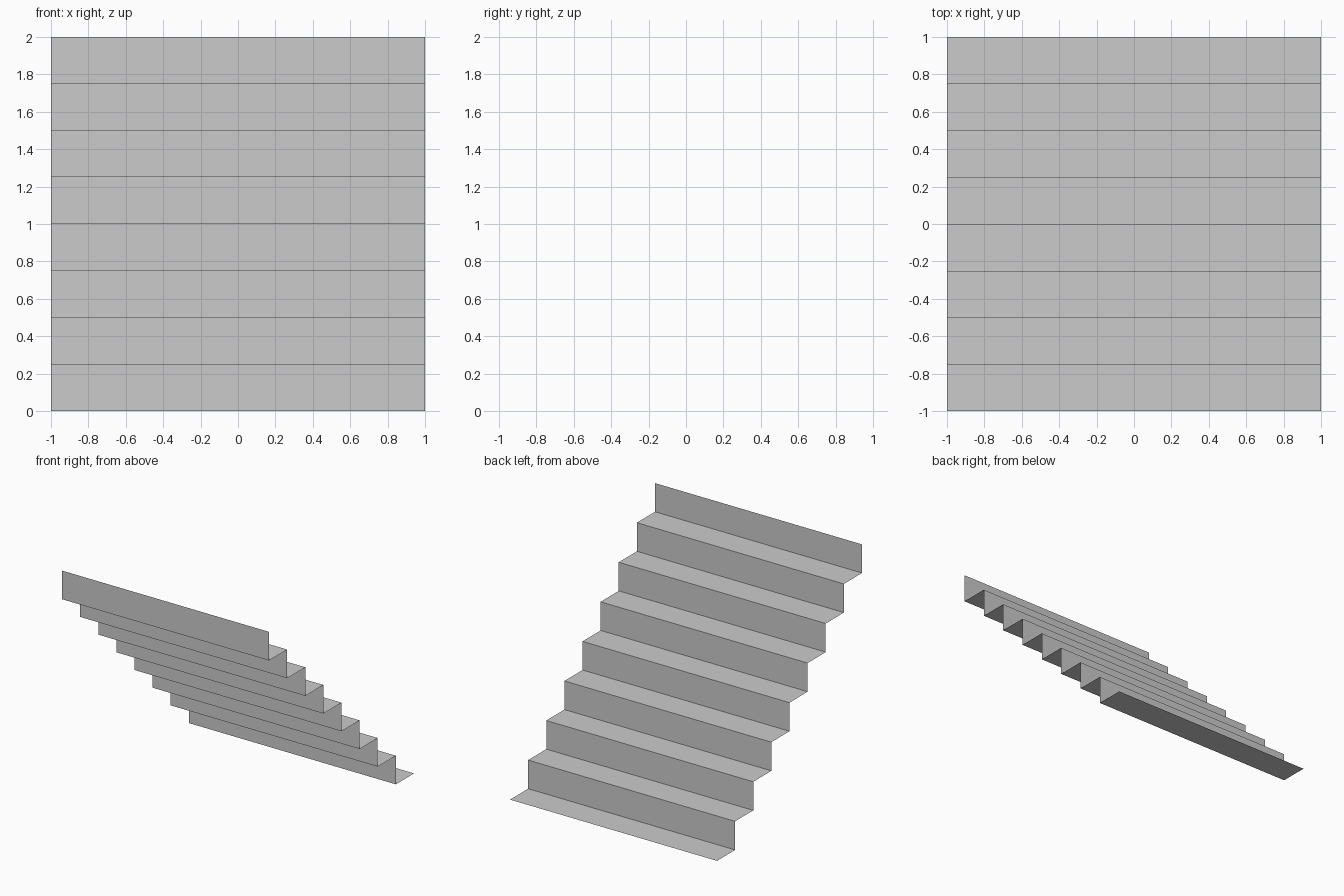
import bpy
import bmesh

if "Cube" in bpy.data.objects:
    bpy.data.objects.remove(bpy.data.objects["Cube"])

STEPS = 8
SIZE = 2.0
STEP = SIZE / STEPS

# Zigzag side profile (y, z): starts low at the back, climbs to the front
profile = [(SIZE / 2, 0.0)]
for i in range(STEPS):
    y = SIZE / 2 - (i + 1) * STEP
    profile += [(y, i * STEP), (y, (i + 1) * STEP)]

# Sweep the profile across the width into an open sheet of treads and risers
bm = bmesh.new()
left = [bm.verts.new((-SIZE / 2, y, z)) for y, z in profile]
right = [bm.verts.new((SIZE / 2, y, z)) for y, z in profile]
for i in range(len(profile) - 1):
    bm.faces.new((left[i], left[i + 1], right[i + 1], right[i]))

mesh = bpy.data.meshes.new("stair_steps")
bm.to_mesh(mesh)
bm.free()
stairs = bpy.data.objects.new("stair_steps", mesh)
bpy.context.collection.objects.link(stairs)
